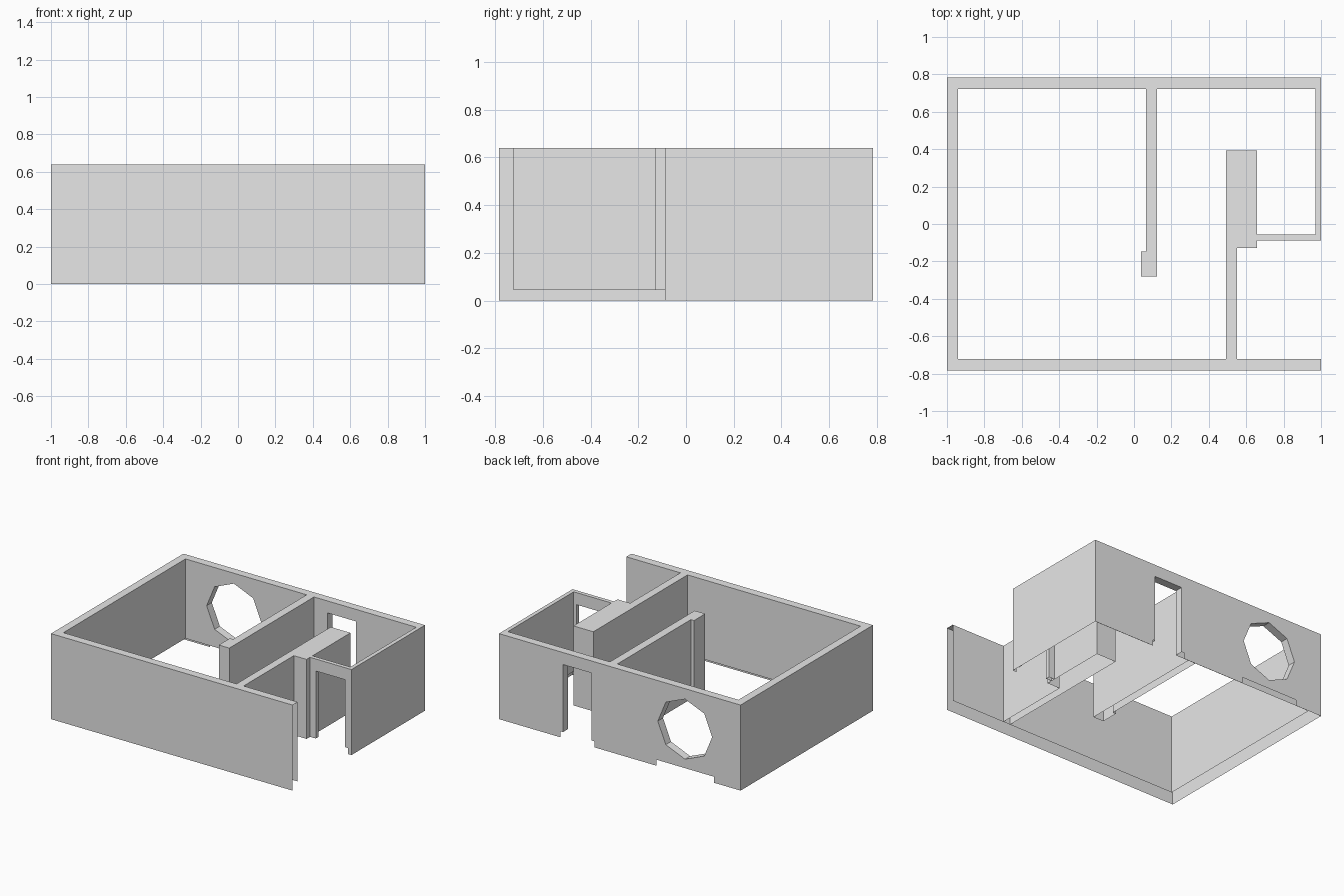
import bpy
import bmesh
import math
from mathutils import Vector

cube = bpy.data.objects.get("Cube")
if cube:
    bpy.data.objects.remove(cube, do_unlink=True)

# Main levels and wall lines
TOP, FLOOR = 0.64, 0.045
DOOR_TOP = 0.55
W, D = 1.0, 0.783            # outer half width and half depth
LEFT_IN, RIGHT_IN, Y_IN = -0.94, 0.97, 0.722
PORCH_OUT, PORCH_IN = -0.087, -0.057
BLOCK_X = 0.657

gray = bpy.data.materials.new("plain_gray")
gray.use_nodes = True
gray.diffuse_color = (0.8, 0.8, 0.8, 1)
gray.node_tree.nodes["Principled BSDF"].inputs["Base Color"].default_value = (0.8, 0.8, 0.8, 1)


def finish(name, bm):
    mesh = bpy.data.meshes.new(name)
    bm.to_mesh(mesh)
    bm.free()
    mesh.materials.append(gray)
    bpy.context.collection.objects.link(bpy.data.objects.new(name, mesh))


def rect(u0, u1, v0, v1):
    return [(u0, v0), (u1, v0), (u1, v1), (u0, v1)]


def place(axis, c, u, v):
    return Vector({"x": (c, u, v), "y": (u, c, v), "z": (u, v, c)}[axis])


def sheet(bm, axis, c, facing, *loops):
    """Flat face at axis = c; loops after the first one are holes."""
    edges = []
    for loop in loops:
        vs = [bm.verts.new(place(axis, c, u, v)) for u, v in loop]
        edges += [bm.edges.new((vs[i - 1], vs[i])) for i in range(len(vs))]
    normal = place(axis, facing, 0, 0)
    made = bmesh.ops.triangle_fill(bm, use_beauty=True, edges=edges, normal=normal)
    for f in made["geom"]:
        if isinstance(f, bmesh.types.BMFace):
            f.normal_update()
            if f.normal.dot(normal) < 0:
                f.normal_flip()


def reveal(bm, y0, y1, path):
    """Lining of an opening through a wall, along a path of (x, z)."""
    for (xa, za), (xb, zb) in zip(path, path[1:]):
        bm.faces.new([bm.verts.new(p) for p in
                      ((xa, y0, za), (xb, y0, zb), (xb, y1, zb), (xa, y1, za))])


def partition(name, path):
    """Free-standing wall from a counterclockwise footprint, open below."""
    bm = bmesh.new()
    for (xa, ya), (xb, yb) in zip(path, path[1:]):
        bm.faces.new([bm.verts.new(p) for p in
                      ((xa, ya, FLOOR), (xb, yb, FLOOR), (xb, yb, TOP), (xa, ya, TOP))])
    sheet(bm, "z", TOP, 1, path)
    finish(name, bm)


def door_path(x0, x1):
    return [(x0, FLOOR), (x0, DOOR_TOP), (x1, DOOR_TOP), (x1, FLOOR)]


# Front wall
bm = bmesh.new()
sheet(bm, "y", -D, -1, rect(-W, W, 0, TOP))
sheet(bm, "y", -Y_IN, 1, rect(LEFT_IN, W, FLOOR, TOP))
sheet(bm, "z", TOP, 1, rect(-W, W, -D, -Y_IN))
finish("front_wall", bm)

# Long side wall
bm = bmesh.new()
sheet(bm, "x", -W, -1, rect(-D, D, 0, TOP))
sheet(bm, "x", LEFT_IN, 1, rect(-Y_IN, Y_IN, FLOOR, TOP))
sheet(bm, "z", TOP, 1, rect(-W, LEFT_IN, -Y_IN, Y_IN))
finish("long_side_wall", bm)

# Back wall with door, eight-sided window and recesses in the base
window = [(-0.54 + 0.225 * math.cos(i * math.pi / 4),
           0.337 + 0.225 * math.sin(i * math.pi / 4)) for i in range(8)]
door = door_path(0.235, 0.47)
bm = bmesh.new()
outline = ([(-W, 0), (-0.78, 0), (-0.78, FLOOR), (-0.305, FLOOR), (-0.305, 0),
            (0.21, 0), (0.21, FLOOR)] + door +
           [(0.49, FLOOR), (0.49, 0), (W, 0), (W, TOP), (-W, TOP)])
sheet(bm, "y", D, 1, outline, window)
inner = [(LEFT_IN, FLOOR)] + door + [(RIGHT_IN, FLOOR), (RIGHT_IN, TOP), (LEFT_IN, TOP)]
sheet(bm, "y", Y_IN, -1, inner, window)
reveal(bm, Y_IN, D, door)
reveal(bm, Y_IN, D, window[::-1] + window[-1:])
sheet(bm, "z", TOP, 1, rect(-W, W, Y_IN, D))
finish("back_wall", bm)

# Short side wall
bm = bmesh.new()
sheet(bm, "x", W, 1, rect(PORCH_OUT, D, 0, TOP))
sheet(bm, "x", RIGHT_IN, -1, rect(PORCH_IN, Y_IN, FLOOR, TOP))
sheet(bm, "z", TOP, 1, rect(RIGHT_IN, W, PORCH_IN, Y_IN))
finish("short_side_wall", bm)

# Thin entrance wall with door
door = door_path(0.705, 0.945)
bm = bmesh.new()
sheet(bm, "y", PORCH_OUT, -1, [(BLOCK_X, FLOOR)] + door +
      [(RIGHT_IN, FLOOR), (RIGHT_IN, 0), (W, 0), (W, TOP), (BLOCK_X, TOP)])
sheet(bm, "y", PORCH_IN, 1, [(BLOCK_X, FLOOR)] + door +
      [(RIGHT_IN, FLOOR), (RIGHT_IN, TOP), (BLOCK_X, TOP)])
reveal(bm, PORCH_OUT, PORCH_IN, door)
sheet(bm, "z", TOP, 1, rect(BLOCK_X, W, PORCH_OUT, PORCH_IN))
finish("entrance_wall", bm)

# Inner walls
partition("room_divider", [(0.063, Y_IN), (0.063, -0.148), (0.037, -0.148),
                           (0.037, -0.28), (0.124, -0.28), (0.124, Y_IN)])
partition("block_wall", [(0.552, -Y_IN), (0.552, -0.128), (BLOCK_X, -0.128),
                         (BLOCK_X, 0.392), (0.493, 0.392), (0.493, -Y_IN)])
